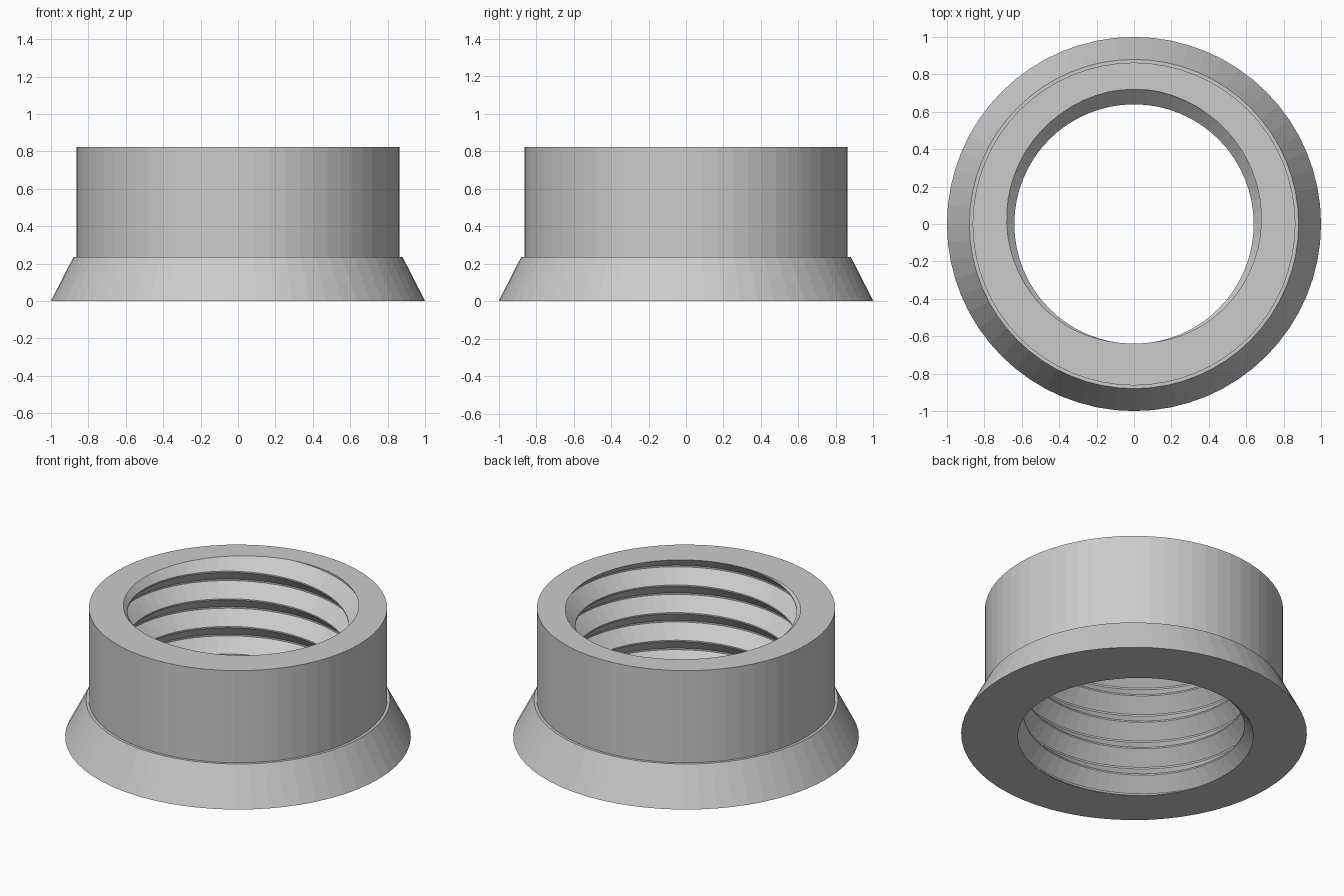
import bpy, bmesh, math
from mathutils import Vector

cube = bpy.data.objects.get("Cube")
if cube:
    bpy.data.objects.remove(cube, do_unlink=True)

SEGMENTS = 64
HEIGHT = 0.823
PITCH = HEIGHT / 4.667
CREST, ROOT = 0.64, 0.72
ROOT_FLAT, FLANK = 0.01, 0.079

grey = bpy.data.materials.new("plain grey")
grey.use_nodes = True
colour = (0.6, 0.6, 0.6, 1)
grey.diffuse_color = colour
grey.node_tree.nodes["Principled BSDF"].inputs["Base Color"].default_value = colour


def point(radius, angle, z):
    return Vector((radius * math.cos(angle), radius * math.sin(angle), z))


def skin(bm, columns):
    """Join neighbouring columns of vertices with quads."""
    for a, b in zip(columns, columns[1:]):
        for j in range(len(a) - 1):
            bm.faces.new((a[j], b[j], b[j + 1], a[j + 1]))


bm = bmesh.new()

# Internal right-handed thread, swept past both ends and trimmed flat
half = ROOT_FLAT / 2
tooth = [(ROOT, -half), (ROOT, half), (CREST, half + FLANK), (CREST, PITCH - half - FLANK)]
columns = []
for i in range(SEGMENTS + 1):
    turn = i / SEGMENTS
    base = HEIGHT + PITCH * (turn - 0.25)
    columns.append([bm.verts.new(point(r, turn * math.tau, base + PITCH * n + dz))
                    for n in range(-7, 3) for r, dz in tooth])
skin(bm, columns)
bmesh.ops.remove_doubles(bm, verts=bm.verts[:], dist=1e-5)
for z, up in ((0, -1), (HEIGHT, 1)):
    bmesh.ops.bisect_plane(bm, geom=bm.verts[:] + bm.edges[:] + bm.faces[:], dist=1e-5,
                           plane_co=(0, 0, z), plane_no=(0, 0, up), clear_outer=True)

# Outer wall: flared skirt, small step, straight collar
outline = [(1.0, 0), (0.88, 0.235), (0.863, 0.235), (0.863, HEIGHT)]
columns = [[bm.verts.new(point(r, math.tau * i / SEGMENTS, z)) for r, z in outline]
           for i in range(SEGMENTS)]
skin(bm, columns + columns[:1])

# Flat annular end faces
for z in (0, HEIGHT):
    rim = [e for e in bm.edges if e.is_boundary and all(abs(v.co.z - z) < 1e-4 for v in e.verts)]
    bmesh.ops.triangle_fill(bm, edges=rim, use_beauty=True, normal=(0, 0, 1))

bmesh.ops.recalc_face_normals(bm, faces=bm.faces[:])
mesh = bpy.data.meshes.new("threaded_collar")
bm.to_mesh(mesh)
bm.free()
mesh.materials.append(grey)
collar = bpy.data.objects.new("threaded_collar", mesh)
bpy.context.collection.objects.link(collar)
